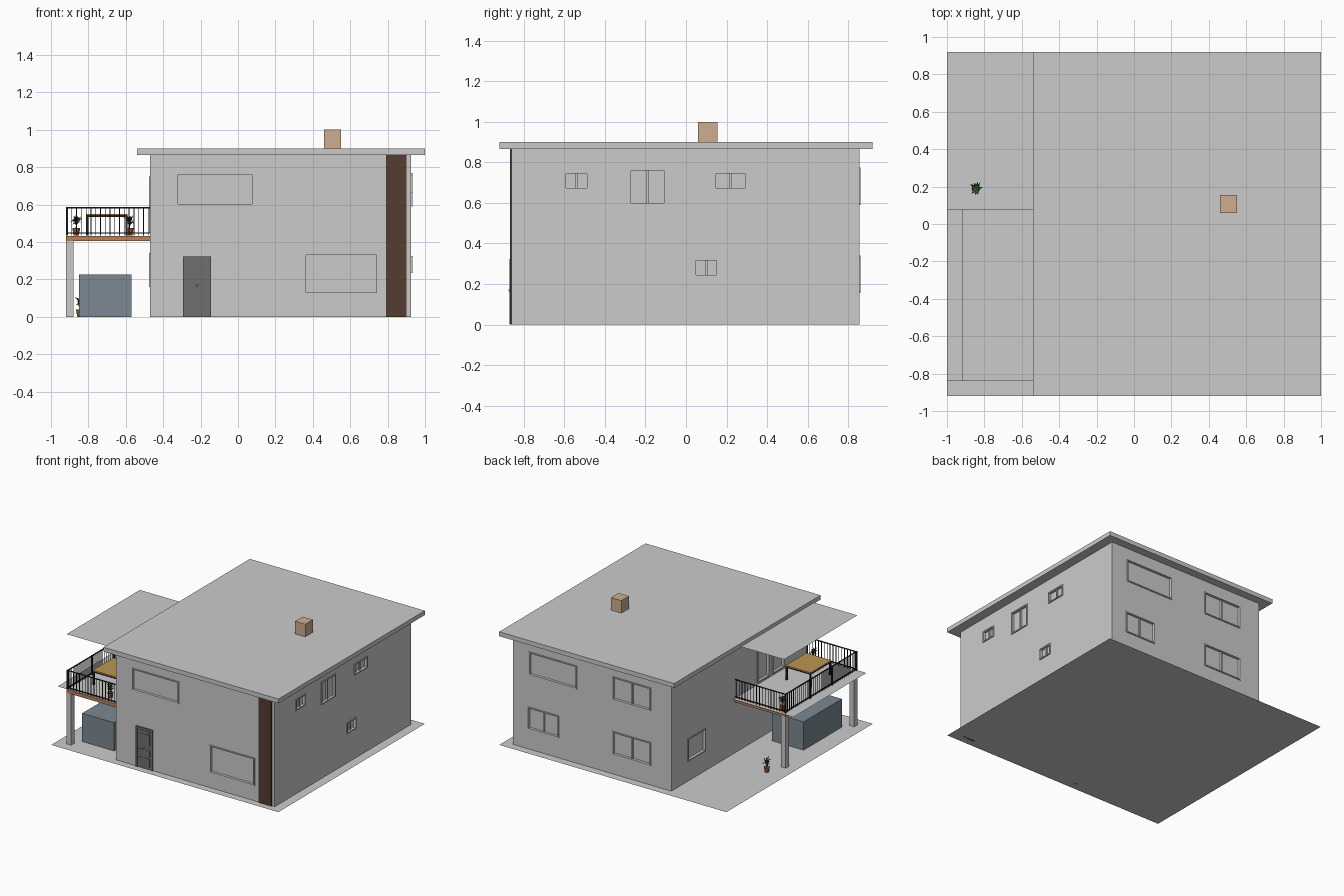
import bpy, bmesh, math, random
from mathutils import Vector, Matrix

if "Cube" in bpy.data.objects:
    bpy.data.objects.remove(bpy.data.objects["Cube"])

random.seed(4)


def material(name, rgb):
    m = bpy.data.materials.new(name)
    m.diffuse_color = (*rgb, 1)
    m.use_nodes = True
    m.node_tree.nodes["Principled BSDF"].inputs["Base Color"].default_value = m.diffuse_color
    return m


BROWN = material("dark_brown", (0.09, 0.045, 0.03))
TAN = material("tan_brick", (0.62, 0.42, 0.28))
WOOD = material("deck_wood", (0.48, 0.22, 0.10))
TABLE = material("table_wood", (0.50, 0.31, 0.08))
BLACK = material("black_metal", (0.015, 0.015, 0.018))
BLUE = material("blue_grey", (0.20, 0.25, 0.29))
DOOR = material("door_grey", (0.16, 0.16, 0.16))
BRASS = material("brass", (0.55, 0.42, 0.12))
CLAY = material("clay", (0.30, 0.10, 0.03))
LEAF = material("leaf_green", (0.03, 0.09, 0.02))


def finish(name, bm, mat=None):
    me = bpy.data.meshes.new(name)
    bm.to_mesh(me)
    bm.free()
    ob = bpy.data.objects.new(name, me)
    bpy.context.collection.objects.link(ob)
    if mat:
        me.materials.append(mat)
    return ob


def boxes(name, extents, mat=None):
    """One object made of axis-aligned boxes (x0, x1, y0, y1, z0, z1)."""
    bm = bmesh.new()
    for x0, x1, y0, y1, z0, z1 in extents:
        mtx = Matrix.Translation(((x0 + x1) / 2, (y0 + y1) / 2, (z0 + z1) / 2)) @ \
            Matrix.Diagonal((abs(x1 - x0), abs(y1 - y0), abs(z1 - z0), 1))
        bmesh.ops.create_cube(bm, size=1, matrix=mtx)
    return finish(name, bm, mat)


def sheet(name, x0, x1, y0, y1, z):
    bm = bmesh.new()
    bm.faces.new([bm.verts.new(p) for p in
                  ((x0, y0, z), (x1, y0, z), (x1, y1, z), (x0, y1, z))])
    return finish(name, bm)


# House shell, roof and ground
X0, X1, Y0, Y1 = -0.47, 0.925, -0.86, 0.855
sheet("ground", -1, 1, -0.92, 0.92, 0)
walls = boxes("walls", [(X0, X1, Y0, Y1, 0, 0.867)])
boxes("roof", [(-0.54, 1, -0.92, 0.92, 0.865, 0.90)])
boxes("chimney", [(0.46, 0.55, 0.06, 0.155, 0.89, 1.0)], TAN)
boxes("front_brown_panel", [(0.79, 0.90, Y0 - 0.008, Y0 + 0.01, 0, 0.867)], BROWN)


def on_wall(side, u0, u1, d0, d1, z0, z1):
    """Box on a wall: u runs along the wall, d is distance outward from it."""
    if side == "front":
        return (u0, u1, Y0 - d1, Y0 - d0, z0, z1)
    if side == "back":
        return (u0, u1, Y1 + d0, Y1 + d1, z0, z1)
    if side == "right":
        return (X1 + d0, X1 + d1, u0, u1, z0, z1)
    return (X0 - d1, X0 - d0, u0, u1, z0, z1)


# Windows: side, u range, z range, number of panes
WINDOWS = [
    ("front", -0.33, 0.085, 0.595, 0.77, 1),
    ("front", 0.355, 0.75, 0.12, 0.34, 1),
    ("right", -0.60, -0.48, 0.665, 0.755, 2),
    ("right", -0.28, -0.10, 0.59, 0.77, 2),
    ("right", 0.14, 0.30, 0.665, 0.755, 2),
    ("right", 0.04, 0.16, 0.235, 0.325, 2),
    ("back", 0.36, 0.785, 0.59, 0.775, 1),
    ("back", -0.29, 0.05, 0.59, 0.775, 2),
    ("back", 0.52, 0.795, 0.16, 0.335, 2),
    ("back", -0.29, 0.05, 0.155, 0.34, 2),
    ("left", 0.43, 0.655, 0.16, 0.34, 1),
    ("left", -0.37, -0.22, 0.45, 0.75, 1),
    ("left", -0.56, -0.41, 0.45, 0.75, 1),
]
holes, frames = [], []
T = 0.009
for s, u0, u1, z0, z1, n in WINDOWS:
    holes.append(on_wall(s, u0 + 0.001, u1 - 0.001, -0.016, 0.05, z0 + 0.001, z1 - 0.001))
    d = (-0.014, 0.007)
    frames += [on_wall(s, u0, u1, *d, z1 - T, z1), on_wall(s, u0, u1, *d, z0, z0 + T),
               on_wall(s, u0, u0 + T, *d, z0 + T, z1 - T),
               on_wall(s, u1 - T, u1, *d, z0 + T, z1 - T)]
    if n == 2:
        um = (u0 + u1) / 2
        frames.append(on_wall(s, um - 0.006, um + 0.006, -0.016, -0.004, z0 + T, z1 - T))
boxes("window_frames", frames)
cutter = boxes("window_cutter", holes)
cutter.hide_render = True
cutter.hide_set(True)
mod = walls.modifiers.new("window_recesses", "BOOLEAN")
mod.operation, mod.solver, mod.object = "DIFFERENCE", "EXACT", cutter

# Front door with frame, raised panels and knob
F = Y0
boxes("front_door", [(-0.285, -0.15, F - 0.004, F + 0.01, 0, 0.32)], DOOR)
boxes("door_frame", [(-0.293, -0.28, F - 0.01, F, 0, 0.323),
                     (-0.157, -0.144, F - 0.01, F, 0, 0.323),
                     (-0.28, -0.157, F - 0.01, F, 0.312, 0.323)], DOOR)
panels = [(-0.268, -0.17, F - 0.007, F, 0.29, 0.302)]
for z0, z1 in ((0.02, 0.085), (0.10, 0.15), (0.19, 0.275)):
    for u in (-0.268, -0.213):
        panels.append((u, u + 0.043, F - 0.007, F, z0, z1))
boxes("door_panels", panels, DOOR)
bm = bmesh.new()
bmesh.ops.create_uvsphere(bm, u_segments=12, v_segments=8, radius=0.006,
                          matrix=Matrix.Translation((-0.22, F - 0.01, 0.168)))
finish("door_knob", bm, BRASS)

# Balcony: deck, floor sheet, overhead sheet and columns
BX, BY0, BY1, DZ = -0.92, -0.84, 0.06, 0.435
boxes("balcony_deck", [(BX, X0, BY0, BY1, 0.405, DZ - 0.002)], WOOD)
sheet("balcony_floor", -1, X0, BY0, 0.08, DZ)
sheet("balcony_canopy", BX, X0, BY0, 0.08, 0.872)
boxes("balcony_columns", [(BX, BX + 0.04, y, y + 0.04, 0, 0.405)
                          for y in (BY0, BY1 - 0.04)])

# Railing on three sides
rail, TOP, E, R = [], 0.587, 0.006, 0.002
xa, ya, yb = BX + E, BY0 + E, BY1 - E
for z in (DZ + 0.012, TOP - 0.004):
    rail += [(xa, X0, y - 0.004, y + 0.004, z - 0.003, z + 0.003) for y in (ya, yb)]
    rail.append((xa - 0.004, xa + 0.004, ya, yb, z - 0.003, z + 0.003))
for i in range(18):
    x = xa + (X0 - 0.01 - xa) * i / 17
    rail += [(x - R, x + R, y - R, y + R, DZ, TOP) for y in (ya, yb)]
for i in range(1, 35):
    y = ya + (yb - ya) * i / 35
    w = 0.006 if i in (12, 23) else R
    rail.append((xa - w, xa + w, y - w, y + w, DZ, TOP))
rail += [(xa - 0.006, xa + 0.006, y - 0.006, y + 0.006, DZ, TOP) for y in (ya, yb)]
boxes("balcony_railing", rail, BLACK)

# Balcony table
TX0, TX1, TY0, TY1 = -0.81, -0.59, -0.67, -0.41
boxes("table_top", [(TX0, TX1, TY0, TY1, 0.543, 0.55)], TABLE)
legs = [(x, x + 0.011, y, y + 0.011, DZ, 0.543)
        for x in (TX0, TX1 - 0.011) for y in (TY0, TY1 - 0.011)]
legs += [(TX0, TX1, y, y + 0.011, 0.533, 0.543) for y in (TY0, TY1 - 0.011)]
legs += [(x, x + 0.011, TY0, TY1, 0.533, 0.543) for x in (TX0, TX1 - 0.011)]
boxes("table_legs", legs, BLACK)

# Storage block under the balcony
boxes("carport_block", [(-0.85, -0.57, -0.745, -0.265, 0, 0.225)], BLUE)


def potted_plant(name, x, y, z):
    bm = bmesh.new()
    bmesh.ops.create_cone(bm, cap_ends=True, segments=14, radius1=0.015, radius2=0.022,
                          depth=0.04, matrix=Matrix.Translation((x, y, z + 0.02)))
    finish(name + "_pot", bm, CLAY)
    bm = bmesh.new()
    bmesh.ops.create_cone(bm, cap_ends=True, segments=6, radius1=0.003, radius2=0.002,
                          depth=0.05, matrix=Matrix.Translation((x, y, z + 0.062)))
    # pointed leaves fanning out from the stem
    for i in range(24):
        a = i * 2.4
        out = Vector((math.cos(a), math.sin(a), 0))
        side = Vector((-out.y, out.x, 0)) * 0.006
        base = Vector((x, y, z + 0.05 + 0.035 * i / 24))
        length = random.uniform(0.02, 0.04)
        mid = base + out * length * 0.5 + Vector((0, 0, 0.018))
        tip = base + out * length + Vector((0, 0, random.uniform(0.0, 0.035)))
        bm.faces.new([bm.verts.new(p) for p in (base, mid - side, tip, mid + side)])
    finish(name + "_leaves", bm, LEAF)


potted_plant("balcony_back_plant", -0.865, 0.02, DZ)
potted_plant("balcony_front_plant", -0.58, -0.775, DZ)
potted_plant("ground_plant", -0.845, 0.19, 0)
